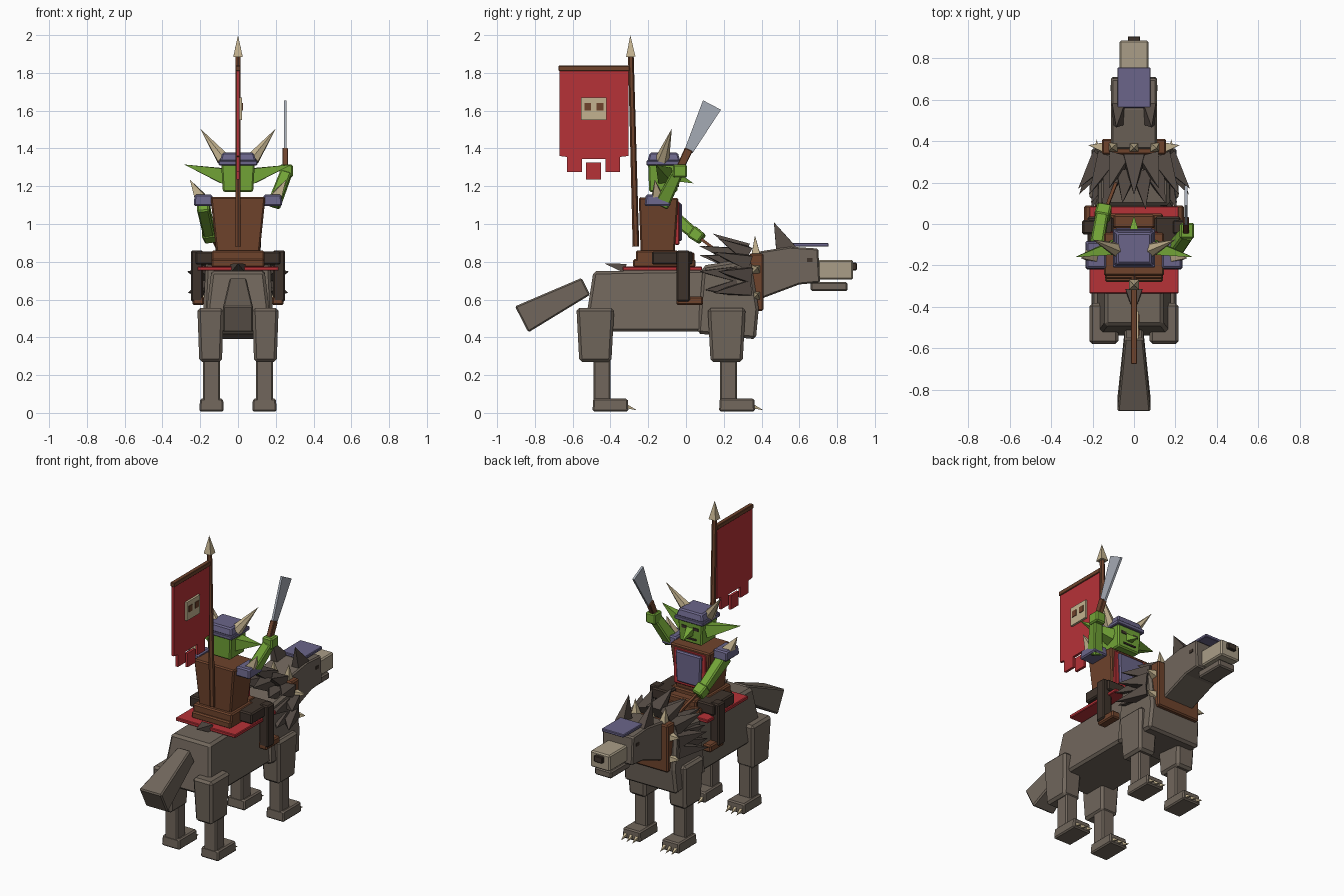
import bpy, bmesh, math
from mathutils import Vector

cube = bpy.data.objects.get("Cube")
if cube:
    bpy.data.objects.remove(cube, do_unlink=True)


def material(name, code):
    rgb = [(int(code[i:i + 2], 16) / 255) ** 2.2 for i in (0, 2, 4)]
    m = bpy.data.materials.new(name)
    m.use_nodes = True
    m.diffuse_color = (*rgb, 1)
    m.node_tree.nodes["Principled BSDF"].inputs["Base Color"].default_value = (*rgb, 1)
    return m


FUR = material("fur", "70665C")
MANE = material("dark fur", "564D47")
PALE = material("pale fur", "A89C86")
LEATHER = material("leather", "6E4530")
RED = material("red cloth", "B5353A")
SKIN = material("green skin", "72A33A")
ARMOR = material("violet armor", "6A6588")
BONE = material("bone", "C2B18E")
STEEL = material("steel", "A3A9B3")
DARK = material("dark", "40362F")


def finish(name, bm, mat, bevel):
    bmesh.ops.recalc_face_normals(bm, faces=bm.faces)
    mesh = bpy.data.meshes.new(name)
    bm.to_mesh(mesh)
    bm.free()
    mesh.materials.append(mat)
    ob = bpy.data.objects.new(name, mesh)
    bpy.context.scene.collection.objects.link(ob)
    if bevel:
        mod = ob.modifiers.new("chamfer", "BEVEL")
        mod.width, mod.segments = bevel, 1
    return ob


def loft(name, a, b, size_a, size_b, mat, n=4, bevel=0.008):
    """Tapered bar from a to b; a size_b of None ends in a point."""
    a, b = Vector(a), Vector(b)
    d = (b - a).normalized()
    ref = Vector((1, 0, 0)) if abs(d.x) < 0.9 else Vector((0, 1, 0))
    u = (ref - d * ref.dot(d)).normalized()
    v = d.cross(u)
    bm = bmesh.new()

    def ring(p, size):
        r = 0.5 / math.cos(math.pi / n)
        angles = [math.tau * (i + 0.5) / n for i in range(n)]
        return [bm.verts.new(p + u * size[0] * r * math.cos(t) + v * size[1] * r * math.sin(t)) for t in angles]

    low = ring(a, size_a)
    bm.faces.new(low)
    if size_b:
        high = ring(b, size_b)
        bm.faces.new(high)
    else:
        high = [bm.verts.new(b)] * n
    for i in range(n):
        j = (i + 1) % n
        bm.faces.new([low[i], low[j], high[j], high[i]] if size_b else [low[i], low[j], high[i]])
    return finish(name, bm, mat, bevel if size_b else 0)


def spike(name, a, b, width, mat, n=4, depth=None):
    return loft(name, a, b, (width, depth or width), None, mat, n)


def box(name, x, y, z, mat, top=(1, 1), bevel=0.008):
    """Block from ranges, its top scaled by top."""
    cx, cy = sum(x) / 2, sum(y) / 2
    w, d = abs(x[1] - x[0]), y[1] - y[0]
    return loft(name, (cx, cy, z[0]), (cx, cy, z[1]), (w, d), (w * top[0], d * top[1]), mat, bevel=bevel)


def prism(name, pts, low, high, mat, cx=0, bevel=0.008):
    """Side outline (y, z) given width, low at the bottom and high at the top."""
    z0, z1 = min(p[1] for p in pts), max(p[1] for p in pts)
    bm = bmesh.new()
    sides = []
    for s in (-1, 1):
        sides.append([bm.verts.new((cx + s * (low + (high - low) * (z - z0) / (z1 - z0)), y, z)) for y, z in pts])
        bm.faces.new(sides[-1])
    for i in range(len(pts)):
        j = (i + 1) % len(pts)
        bm.faces.new([sides[0][i], sides[0][j], sides[1][j], sides[1][i]])
    return finish(name, bm, mat, bevel)


# Beast body, chest, neck and tail
prism("body", [(-0.54, 0.43), (-0.49, 0.75), (0.15, 0.76), (0.15, 0.43)], 0.18, 0.14, FUR, bevel=0.015)
prism("chest", [(0.06, 0.42), (0.09, 0.78), (0.34, 0.82), (0.385, 0.55), (0.37, 0.39)], 0.19, 0.17, FUR, bevel=0.015)
loft("tail", (0, -0.53, 0.67), (0, -0.87, 0.495), (0.09, 0.1), (0.16, 0.155), FUR)
prism("neck_and_head", [(0.36, 0.59), (0.36, 0.85), (0.55, 0.88), (0.70, 0.87), (0.71, 0.69), (0.60, 0.68)], 0.11, 0.11, FUR)

# Muzzle and head details
box("snout", (-0.07, 0.07), (0.70, 0.885), (0.705, 0.81), PALE)
box("lower_jaw", (-0.06, 0.06), (0.66, 0.855), (0.645, 0.692), FUR)
box("nose", (-0.03, 0.03), (0.875, 0.905), (0.755, 0.795), DARK, bevel=0.004)
box("brow_plate", (-0.08, 0.08), (0.56, 0.755), (0.88, 0.9), ARMOR, bevel=0.004)

# Beast legs, paws, claws, ears and eyes
for s, side in ((-1, "right"), (1, "left")):
    for pos, y in (("hind", -0.48), ("front", 0.215)):
        yl = y + (0.035 if pos == "hind" else 0.01)
        loft(f"{pos}_upper_leg_{side}", (s * 0.145, y, 0.27), (s * 0.145, y, 0.555), (0.12, 0.17), (0.14, 0.2), FUR, bevel=0.015)
        box(f"{pos}_lower_leg_{side}", (s * 0.095, s * 0.185), (yl - 0.045, yl + 0.045), (0.06, 0.29), FUR)
        box(f"{pos}_paw_{side}", (s * 0.075, s * 0.205), (yl - 0.05, yl + 0.14), (0.008, 0.075), FUR, (0.94, 0.96))
        for k in (-1, 0, 1):
            cx = s * 0.14 + k * 0.04
            spike(f"{pos}_claw_{side}", (cx, yl + 0.13, 0.035), (cx, yl + 0.185, 0.014), 0.022, BONE)
    spike(f"beast_ear_{side}", (s * 0.075, 0.53, 0.86), (s * 0.085, 0.465, 1.01), 0.06, MANE, 4, 0.11)
    box(f"beast_eye_{side}", (s * 0.108, s * 0.114), (0.64, 0.67), (0.8, 0.82), DARK, bevel=0)

# Collar with bone spikes
box("collar", (-0.155, 0.155), (0.335, 0.41), (0.54, 0.845), LEATHER)
for x in (-0.1, 0, 0.1):
    spike("collar_top_spike", (x, 0.37, 0.84), (x * 1.1, 0.365, 0.94), 0.045, BONE)
for s in (-1, 1):
    for z in (0.62, 0.76):
        spike("collar_side_spike", (s * 0.15, 0.37, z), (s * 0.22, 0.38, z + 0.01), 0.045, BONE)

# Mane of flat tufts fanned behind the collar
for row, (count, y0, y1, r0, r1) in enumerate(((9, 0.32, 0.14, 0.16, 0.25), (8, 0.25, 0.07, 0.14, 0.19))):
    for i in range(count):
        t = math.radians(-105 + 210 * i / (count - 1))
        c, k = math.cos(t), math.sin(t)
        back = y1 + 0.03 * (i % 2)
        spike("mane_tuft", (k * r0, y0, 0.7 + c * r0), (k * (r1 + 0.025), back, 0.7 + c * r1), 0.1, MANE, 4, 0.08)
spike("rump_tuft", (0, -0.32, 0.765), (0, -0.43, 0.79), 0.08, MANE, 4, 0.05)

# Saddle
box("saddle_cloth", (-0.215, 0.215), (-0.335, 0.085), (0.753, 0.775), RED, bevel=0.004)
box("saddle", (-0.14, 0.14), (-0.28, 0.05), (0.77, 0.815), LEATHER)
box("saddle_horn", (-0.1, 0.1), (-0.02, 0.045), (0.8, 0.85), LEATHER)

# Rider torso
box("hips", (-0.14, 0.14), (-0.265, -0.04), (0.79, 0.86), LEATHER)
loft("torso", (0, -0.15, 0.85), (0, -0.145, 1.14), (0.23, 0.18), (0.29, 0.21), LEATHER)
box("red_vest", (-0.115, 0.115), (-0.06, -0.035), (0.89, 1.12), RED, bevel=0.004)
box("breastplate", (-0.085, 0.085), (-0.06, -0.02), (0.91, 1.11), ARMOR, (1.1, 1))

# Rider legs and shoulders
for s, side in ((-1, "right"), (1, "left")):
    box(f"thigh_{side}", (s * 0.1, s * 0.225), (-0.18, 0.035), (0.785, 0.855), DARK)
    box(f"shin_{side}", (s * 0.185, s * 0.25), (-0.05, 0.02), (0.59, 0.86), DARK)
    box(f"boot_{side}", (s * 0.18, s * 0.24), (-0.05, 0.09), (0.57, 0.617), LEATHER)
    box(f"shoulder_pad_{side}", (s * 0.13, s * 0.235), (-0.22, -0.08), (1.095, 1.155), ARMOR, (0.9, 0.9))
    spike(f"shoulder_spike_{side}", (s * 0.2, -0.15, 1.14), (s * 0.255, -0.165, 1.235), 0.06, BONE)

# Arms: one on the reins, one raised with the cleaver
loft("rein_arm", (-0.185, -0.14, 1.1), (-0.15, 0.06, 0.935), (0.065, 0.08), (0.06, 0.055), SKIN)
loft("rein_hand", (-0.155, 0.03, 0.96), (-0.14, 0.085, 0.92), (0.075, 0.07), (0.07, 0.06), SKIN)
loft("rein", (-0.14, 0.06, 0.935), (-0.07, 0.24, 0.8), (0.015, 0.015), (0.015, 0.015), LEATHER, bevel=0)
loft("raised_arm", (0.19, -0.13, 1.1), (0.255, -0.045, 1.27), (0.065, 0.08), (0.06, 0.06), SKIN)
box("raised_hand", (0.22, 0.29), (-0.07, 0.005), (1.245, 1.315), SKIN)
loft("cleaver_handle", (0.25, -0.04, 1.28), (0.25, 0.015, 1.395), (0.03, 0.04), (0.03, 0.045), LEATHER, bevel=0.004)
prism("cleaver_blade", [(-0.005, 1.4), (0.035, 1.375), (0.185, 1.605), (0.09, 1.655)], 0.007, 0.007, STEEL, cx=0.25, bevel=0)

# Rider head
box("head", (-0.08, 0.08), (-0.195, -0.045), (1.17, 1.33), SKIN, (1.12, 1.08))
box("helmet_rim", (-0.102, 0.102), (-0.21, -0.025), (1.31, 1.335), ARMOR, bevel=0.004)
box("helmet_cap", (-0.097, 0.097), (-0.205, -0.03), (1.33, 1.378), ARMOR, (0.85, 0.85))
spike("nose_tip", (0, -0.05, 1.25), (0, 0.04, 1.215), 0.05, SKIN)
box("mouth", (-0.045, 0.045), (-0.045, -0.037), (1.197, 1.207), DARK, bevel=0)
for s, side in ((-1, "right"), (1, "left")):
    spike(f"ear_{side}", (s * 0.08, -0.11, 1.255), (s * 0.285, -0.16, 1.315), 0.075, SKIN, 4, 0.08)
    spike(f"horn_{side}", (s * 0.08, -0.125, 1.345), (s * 0.2, -0.075, 1.505), 0.065, BONE, 6)
    box(f"eye_{side}", (s * 0.025, s * 0.06), (-0.045, -0.037), (1.262, 1.28), DARK, bevel=0)

# Banner on its pole
loft("banner_pole", (0, -0.265, 0.88), (0, -0.292, 1.895), (0.03, 0.03), (0.026, 0.026), LEATHER, 6, bevel=0)
spike("pole_tip", (0, -0.292, 1.885), (0, -0.295, 2.0), 0.05, BONE)
box("banner_bar", (-0.014, 0.014), (-0.675, -0.3), (1.81, 1.838), LEATHER, bevel=0.003)
tatters = [(-0.67, 1.81), (-0.67, 1.36), (-0.63, 1.355), (-0.63, 1.275), (-0.55, 1.275), (-0.55, 1.345),
           (-0.425, 1.345), (-0.425, 1.275), (-0.35, 1.275), (-0.35, 1.355), (-0.305, 1.36), (-0.305, 1.81)]
prism("banner", tatters, 0.008, 0.008, RED, bevel=0)
box("banner_scrap", (-0.008, 0.008), (-0.53, -0.45), (1.235, 1.325), RED, bevel=0)
box("emblem", (0.006, 0.022), (-0.555, -0.42), (1.55, 1.67), BONE, bevel=0)
for y in (-0.52, -0.455):
    box("emblem_eye", (0.02, 0.026), (y - 0.018, y + 0.018), (1.6, 1.64), LEATHER, bevel=0)
